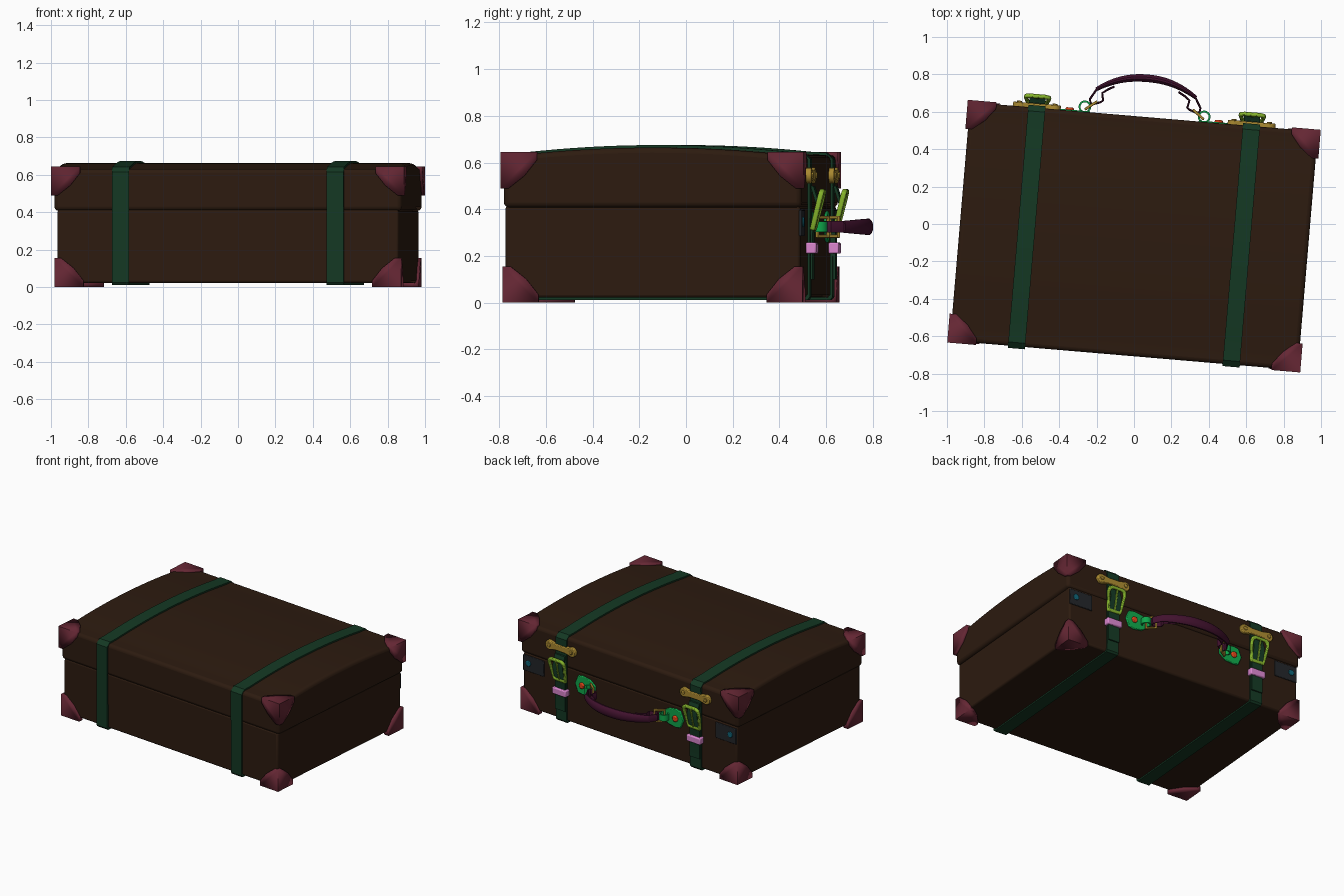
import bpy, bmesh, math
from mathutils import Matrix, Vector

if "Cube" in bpy.data.objects:
    bpy.data.objects.remove(bpy.data.objects["Cube"])

# The whole case is turned a little about z
ROOT = Matrix.Translation((0, -0.065, 0)) @ Matrix.Rotation(math.radians(-4.85), 4, 'Z')
COL = dict(leather=(.026, .011, .005), strap=(.007, .04, .017), corner=(.13, .02, .034),
           lime=(.24, .46, .025), gold=(.40, .25, .03), pink=(.70, .24, .62), handle=(.055, .006, .028),
           plate=(.005, .38, .07), red=(.75, .06, .01), grey=(.016, .018, .022), teal=(.005, .13, .19))
MATS = {}
for k, c in COL.items():
    MATS[k] = bpy.data.materials.new(k)
    MATS[k].diffuse_color = (*c, 1)


def finish(name, bm, mat, bevel=0, segs=2, recalc=True):
    if recalc:
        bmesh.ops.recalc_face_normals(bm, faces=bm.faces)
    me = bpy.data.meshes.new(name)
    bm.to_mesh(me)
    bm.free()
    me.materials.append(MATS[mat])
    ob = bpy.data.objects.new(name, me)
    bpy.context.collection.objects.link(ob)
    ob.matrix_world = ROOT
    if bevel:
        m = ob.modifiers.new("bevel", 'BEVEL')
        m.width, m.segments, m.limit_method, m.angle_limit = bevel, segs, 'ANGLE', math.radians(40)
    return ob


PLANES = {'YZ': lambda a, b, c: (c, a, b), 'XZ': lambda a, b, c: (a, c, b), 'XY': lambda a, b, c: (a, b, c)}


def prism(name, mat, plane, pts, c0, c1, inner=None, xf=Matrix(), **kw):
    """Extrude an outline, optionally with a matching hole outline."""
    bm = bmesh.new()
    f = PLANES[plane]
    ring = lambda ps, c: [bm.verts.new(xf @ Vector(f(a, b, c))) for a, b in ps]
    n = len(pts)

    def bridge(r, s):
        for i in range(n):
            j = (i + 1) % n
            bm.faces.new((r[i], r[j], s[j], s[i]))
    o0, o1 = ring(pts, c0), ring(pts, c1)
    bridge(o0, o1)
    if inner:
        i0, i1 = ring(inner, c0), ring(inner, c1)
        bridge(i0, i1)
        bridge(o0, i0)
        bridge(o1, i1)
    else:
        bm.faces.new(o0)
        bm.faces.new(o1)
    return finish(name, bm, mat, **kw)


def rect(a0, b0, a1, b1):
    return [(a0, b0), (a1, b0), (a1, b1), (a0, b1)]


def arc(a, b, r, t0=0, t1=360, n=16):
    full = t1 - t0 == 360
    ts = [math.radians(t0 + (t1 - t0) * i / (n if full else n - 1)) for i in range(n)]
    return [(a + r * math.cos(t), b + r * math.sin(t)) for t in ts]


def loft(name, mat, path, sides=8, **kw):
    """Sweep a flattened section along (x, y, half thickness, half height) stations."""
    bm = bmesh.new()
    rings = []
    for i, (x, y, th, h) in enumerate(path):
        p, q = path[max(i - 1, 0)], path[min(i + 1, len(path) - 1)]
        t = Vector((q[0] - p[0], q[1] - p[1])).normalized()
        rg = []
        for k in range(sides):
            w = 2 * math.pi * (k + .5) / sides
            a, b = th * math.cos(w) * 1.05, h * math.sin(w) * 1.05
            rg.append(bm.verts.new((x - t.y * a, y + t.x * a, .325 + b)))
        rings.append(rg)
    for r, s in zip(rings, rings[1:]):
        for k in range(sides):
            j = (k + 1) % sides
            bm.faces.new((r[k], r[j], s[j], s[k]))
    bm.faces.new(rings[0])
    bm.faces.new(rings[-1])
    return finish(name, bm, mat, **kw)


# Base and domed lid
prism("base", 'leather', 'YZ', rect(-.633, .022, .633, .415), -.915, .915, bevel=.012)
dome = lambda v: .632 + .032 * max(0, 1 - (v / .58) ** 2)
N = 20
vs = [.64 - 1.28 * i / N for i in range(N + 1)]
prism("lid", 'leather', 'YZ', [(-.64, .408), (.64, .408)] + [(v, dome(v)) for v in vs], -.933, .933,
      bevel=.022, segs=3)

# Corner caps: three plates folded round each corner
L = .155
SHAPE = [(0, 0), (L, 0), (L, .035), (.102, .102), (.035, L), (0, L)]


def corner_cap(name, corner):
    bm = bmesh.new()
    sg = [1 if corner[0] > 0 else -1, 1 if corner[1] > 0 else -1, 1 if corner[2] > .3 else -1]
    for ax in range(3):
        vv = []
        for a, b in SHAPE:
            p = list(corner)
            p[(ax + 1) % 3] -= sg[(ax + 1) % 3] * a
            p[(ax + 2) % 3] -= sg[(ax + 2) % 3] * b
            vv.append(bm.verts.new(p))
        fc = bm.faces.new(vv)
        fc.normal_update()
        if fc.normal[ax] * sg[ax] < 0:
            fc.normal_flip()
    bmesh.ops.remove_doubles(bm, verts=bm.verts, dist=1e-5)
    ob = finish(name, bm, 'corner', recalc=False)
    m = ob.modifiers.new("thickness", 'SOLIDIFY')
    m.thickness, m.offset, m.use_even_offset = .022, -1, True


for sx in (-1, 1):
    for sy in (-1, 1):
        corner_cap("lid_corner", (sx * .947, sy * .651, .645))
        corner_cap("base_corner", (sx * .93, sy * .645, 0))

# Strap loop outline following the case
top = [(.62 - 1.24 * i / N, dome(.62 - 1.24 * i / N) + .011) for i in range(N + 1)]
loop = [(-.640, .012), (.640, .012), (.650, .025), (.652, .615)] + top + [(-.652, .615), (-.650, .025)]
inside = [(v * .983, .34 + (z - .34) * .966) for v, z in loop]

for s in (-1, 1):
    X = s * .576
    prism("strap", 'strap', 'YZ', loop, X - .046, X + .046, inner=inside)

    # Riveted gold bar holding the strap to the lid
    bar = (arc(X + .095, .545, .034, -120, 120, 10) + [(X + .04, .567), (X - .04, .567)]
           + arc(X - .095, .545, .034, 60, 300, 10) + [(X - .04, .523), (X + .04, .523)])
    prism("strap_bar", 'gold', 'XZ', bar, .636, .663, bevel=.005)
    for d in (-.095, .095):
        prism("bar_rivet", 'gold', 'XZ', arc(X + d, .545, .014, n=12), .66, .670, bevel=.004)

    # Tilted buckle frame, prong, strap tongue and keeper
    tilt = Matrix.Translation((X, .660, .31)) @ Matrix.Rotation(math.radians(-14), 4, 'X')
    out = [(-.052, 0), (.052, 0), (.058, .02), (.073, .14), (.068, .168), (.045, .182),
           (-.045, .182), (-.068, .168), (-.073, .14), (-.058, .02)]
    hole = [(a * .74, .022 + b * .76) for a, b in out]
    prism("buckle", 'lime', 'XZ', out, -.011, .011, inner=hole, xf=tilt, bevel=.006)
    prism("buckle_prong", 'lime', 'XZ', rect(-.006, .015, .006, .172), -.004, .010, xf=tilt, bevel=.003)
    prism("strap_tongue", 'strap', 'YZ', [(.652, .10), (.662, .10), (.662, .30), (.690, .42), (.665, .50),
          (.652, .50), (.676, .42), (.652, .31)], X - .043, X + .043)
    prism("strap_keeper", 'pink', 'XZ', rect(X - .058, .21, X + .058, .258), .632, .678, bevel=.007)

    # Side latch plate with round button
    prism("latch_plate", 'grey', 'XZ', rect(s * .735, .285, s * .912, .398), .625, .640, bevel=.004)
    prism("latch_button", 'teal', 'XZ', arc(s * .865, .345, .021), .635, .647, bevel=.004)

    # Handle mount: shield plate, rivet, hook loop and square ring
    shield = [(.29, .302), (.335, .268), (.40, .258), (.44, .265), (.465, .325), (.44, .385),
              (.40, .392), (.335, .382), (.29, .348)]
    prism("handle_plate", 'plate', 'XZ', [(s * a, b) for a, b in shield], .628, .645, bevel=.005)
    prism("plate_rivet", 'red', 'XZ', arc(s * .40, .325, .022), .64, .657, bevel=.006)
    prism("plate_loop", 'plate', 'XY', arc(s * .320, .667, .034), .303, .347, inner=arc(s * .320, .667, .024))
    turn = Matrix.Translation((s * .288, .677, .325)) @ Matrix.Rotation(s * math.radians(-38), 4, 'Z')
    prism("handle_ring", 'gold', 'XZ', rect(-.04, -.047, .04, .047), -.007, .007,
          inner=rect(-.027, -.034, .027, .034), xf=turn, bevel=.004)

    # Leather end folded back through the ring
    fold = [(.255, .775), (.270, .757), (.296, .712), (.293, .692), (.279, .684), (.240, .698), (.226, .708),
            (.234, .748), (.205, .770), (.172, .788)]
    loft("handle_end", 'handle', [(s * a, b, .006, .026) for a, b in fold])

# Arched handle grip, thickest in the middle
grip = []
for i in range(25):
    t = -1 + i / 12
    k = 1 - t * t
    grip.append((.268 * t, .765 + .082 * (1 - abs(t) ** 2.2), .010 + .010 * k, .025 + .009 * k))
loft("handle_grip", 'handle', grip, sides=12)

for ob in bpy.context.scene.objects:
    ob.select_set(True)
    bpy.context.view_layer.objects.active = ob
bpy.ops.object.shade_smooth_by_angle(angle=math.radians(35))

for m in bpy.data.materials:
    if m.users and not m.is_grease_pencil:
        m.use_nodes = True
        m.node_tree.nodes["Principled BSDF"].inputs["Base Color"].default_value = m.diffuse_color
